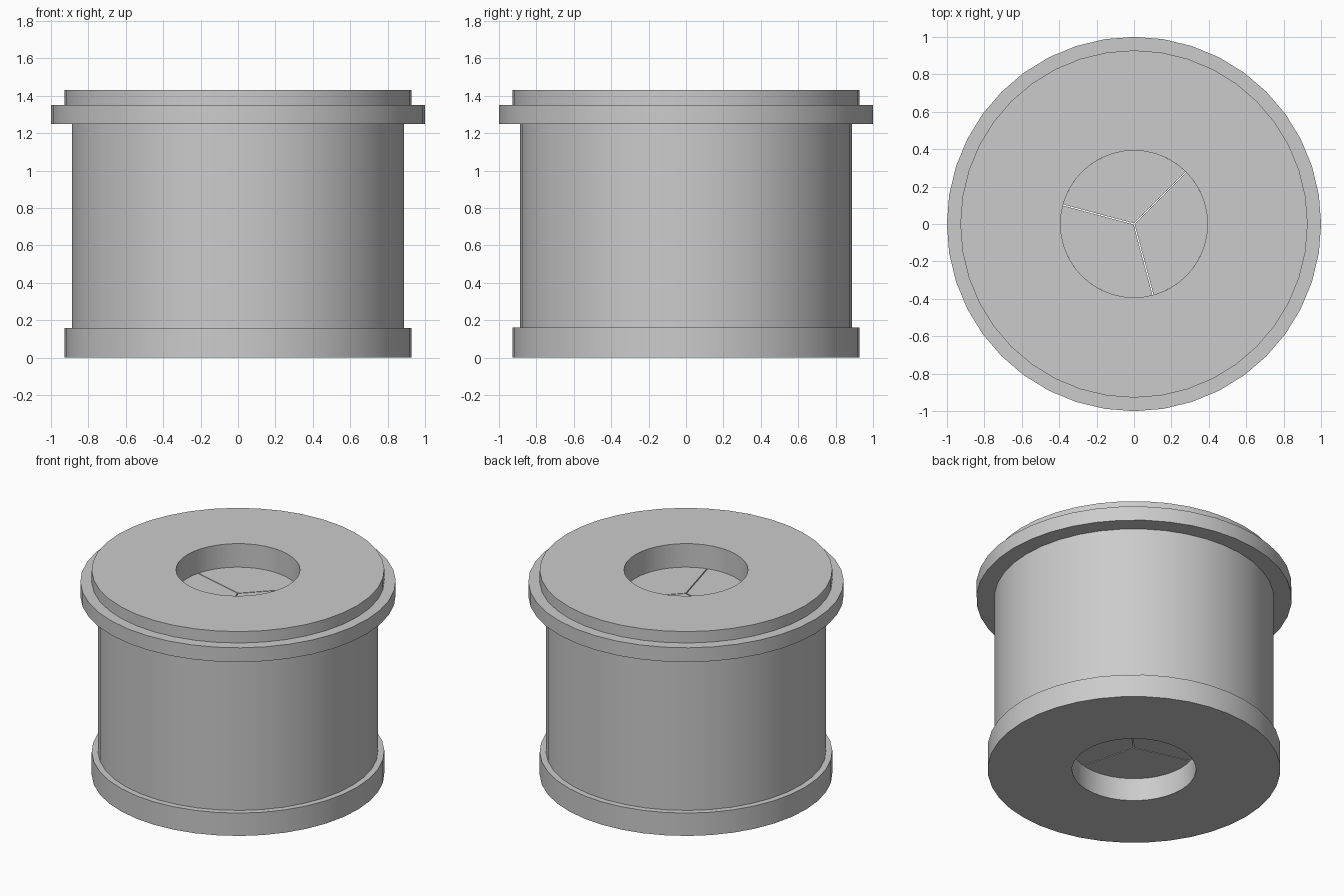
import bpy, bmesh, math
from mathutils import Matrix, Vector

cube = bpy.data.objects.get("Cube")
if cube:
    bpy.data.objects.remove(cube, do_unlink=True)

SEGMENTS = 40
BORE = 0.393                       # radius of the central opening
CORE_LOW, CORE_HIGH = 0.16, 1.265  # recessed ends of the core
GAP = 0.006                        # slit between core segments

grey = bpy.data.materials.new("plain grey")
grey.use_nodes = True
colour = (0.6, 0.6, 0.6, 1)
grey.diffuse_color = colour
grey.node_tree.nodes["Principled BSDF"].inputs["Base Color"].default_value = colour


def add_object(name, bm):
    """Turn a bmesh into a grey object with smooth curves and sharp corners."""
    bmesh.ops.recalc_face_normals(bm, faces=bm.faces)
    mesh = bpy.data.meshes.new(name)
    bm.to_mesh(mesh)
    bm.free()
    mesh.materials.append(grey)
    obj = bpy.data.objects.new(name, mesh)
    bpy.context.collection.objects.link(obj)
    bpy.ops.object.select_all(action='DESELECT')
    obj.select_set(True)
    bpy.context.view_layer.objects.active = obj
    bpy.ops.object.shade_smooth_by_angle(angle=math.radians(30))
    return obj


def lathe(name, profile):
    """Spin a closed (radius, height) profile around the z axis."""
    bm = bmesh.new()
    verts = [bm.verts.new((r, 0, z)) for r, z in profile]
    edges = [bm.edges.new((v, verts[i - 1])) for i, v in enumerate(verts)]
    bmesh.ops.spin(bm, geom=verts + edges, cent=(0, 0, 0), axis=(0, 0, 1),
                   angle=math.tau, steps=SEGMENTS, use_merge=True)
    bmesh.ops.remove_doubles(bm, verts=bm.verts, dist=1e-4)
    return add_object(name, bm)


def core_segment(name, start):
    """A third of the core, set back from its neighbours by half the gap."""
    bm = bmesh.new()
    third = math.tau / 3
    inset = math.asin(GAP / 2 / BORE)
    tip = Vector((GAP / 2 / math.sin(third / 2), 0, CORE_LOW))
    points = [tip]
    steps = 16
    for i in range(steps + 1):
        a = -third / 2 + inset + (third - 2 * inset) * i / steps
        points.append(Vector((BORE * math.cos(a), BORE * math.sin(a), CORE_LOW)))
    face = bm.faces.new([bm.verts.new(p) for p in points])
    top = bmesh.ops.extrude_face_region(bm, geom=[face], use_keep_orig=True)
    bmesh.ops.translate(bm, vec=(0, 0, CORE_HIGH - CORE_LOW),
                        verts=[g for g in top["geom"] if isinstance(g, bmesh.types.BMVert)])
    bm.transform(Matrix.Rotation(start + third / 2, 4, 'Z'))
    return add_object(name, bm)


# Drum with base flange, wide upper rim and top step
lathe("drum_shell", [
    (BORE, 0), (0.928, 0), (0.928, 0.16), (0.888, 0.16), (0.888, 1.25),
    (1.0, 1.25), (1.0, 1.35), (0.928, 1.35), (0.928, 1.43), (BORE, 1.43),
])

# Three-part core inside the bore
for n in range(3):
    core_segment(f"core_segment_{n + 1}", math.radians(45 + 120 * n))
